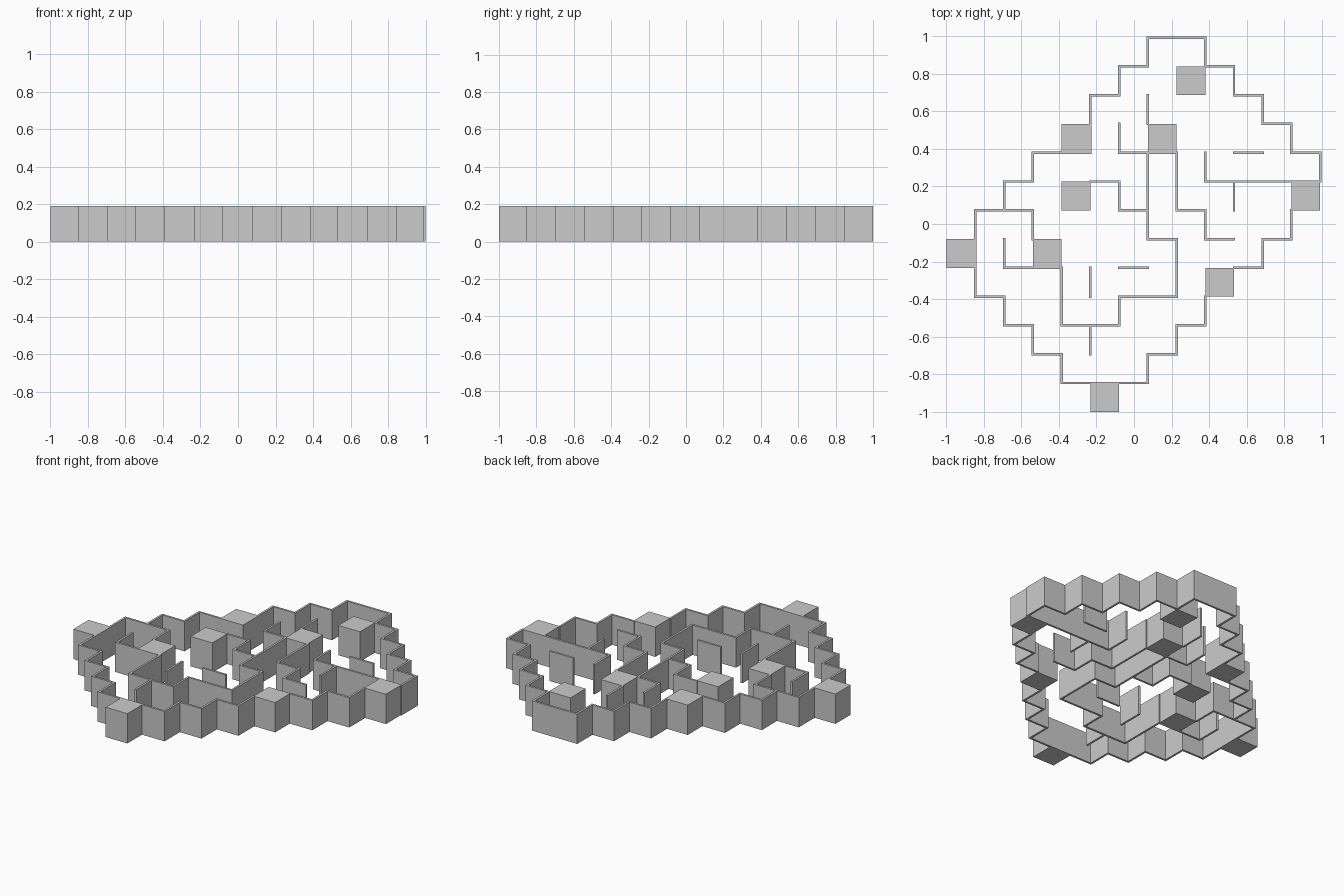
import bpy, bmesh
from mathutils import Vector

if "Cube" in bpy.data.objects:
    bpy.data.objects.remove(bpy.data.objects["Cube"])

PX, PY = 0.153, 0.1533        # grid pitch
X0, Y0 = -0.9975, -1.0        # grid origin
H, T = 0.19, 0.013            # wall height and thickness
STEP = {"R": (1, 0), "L": (-1, 0), "U": (0, 1), "D": (0, -1)}


def grid(i, j):
    return Vector((X0 + PX * i, Y0 + PY * j))


def make_prism(name, outline):
    """Extrude a flat counter-clockwise outline up to the wall height."""
    bm = bmesh.new()
    n = len(outline)
    low = [bm.verts.new((p.x, p.y, 0)) for p in outline]
    high = [bm.verts.new((p.x, p.y, H)) for p in outline]
    half = n // 2
    if n == 4:
        bm.faces.new(low[::-1])
        bm.faces.new(high)
    else:
        for k in range(half - 1):   # one quad per straight run, top and bottom
            ids = (k, k + 1, n - 2 - k, n - 1 - k)
            bm.faces.new([high[i] for i in ids])
            bm.faces.new([low[i] for i in ids[::-1]])
    for k in range(n):
        m = (k + 1) % n
        bm.faces.new((low[k], low[m], high[m], high[k]))
    bmesh.ops.recalc_face_normals(bm, faces=bm.faces)
    mesh = bpy.data.meshes.new(name)
    bm.to_mesh(mesh)
    bm.free()
    bpy.context.collection.objects.link(bpy.data.objects.new(name, mesh))


def make_wall(name, i, j, moves):
    """Mitred thin wall following grid moves such as 'R2 U1'."""
    pts, dirs = [grid(i, j)], []
    for m in moves.split():
        d = STEP[m[0]]
        i, j = i + d[0] * int(m[1:]), j + d[1] * int(m[1:])
        pts.append(grid(i, j))
        dirs.append(Vector(d))
    normals = [Vector((-d.y, d.x)) for d in dirs]
    offs = [normals[0]] + [a + b for a, b in zip(normals, normals[1:])] + [normals[-1]]
    pts[0] = pts[0] - dirs[0] * T / 2
    pts[-1] = pts[-1] + dirs[-1] * T / 2
    right = [p - o * T / 2 for p, o in zip(pts, offs)]
    left = [p + o * T / 2 for p, o in zip(pts, offs)]
    make_prism(name, right + left[::-1])


# stepped outer walls
make_wall("outer_wall_back", 9, 9,
          "D1 R4 U1 L1 U1 L1 U1 L1 U1 L1 U1 L2 D1 L1 D1 L1 D2 L2 D1 L1 D1")
make_wall("outer_wall_front", 3, 6,
          "U1 L2 D3 R1 D1 R1 D1 R1 D1 R3 U1 R1 U1 R1 U1")
make_wall("outer_wall_right", 12, 7, "D1 L1 D1 L1")

# winding inner walls
make_wall("inner_wall_right", 6, 10, "D1 R2 D2 R1 D1 R1")
make_wall("inner_wall_centre", 7, 9, "D3 R1 D2 L2 D1 L2 U2 L2 U1")
make_wall("inner_wall_left", 5, 8, "R1 D1 R1")

# short free-standing stubs
stubs = [(7, 10, "U1"), (10, 8, "D1"), (10, 9, "R1"),
         (5, 4, "U1"), (6, 5, "R1"), (5, 3, "D1")]
for k, (i, j, move) in enumerate(stubs):
    make_wall(f"stub_wall_{k + 1}", i, j, move)

# solid filled cells
cells = [(8, 11), (4, 9), (7, 9), (4, 7), (12, 7), (0, 5), (3, 5), (9, 4), (5, 0)]
for k, (i, j) in enumerate(cells):
    make_prism(f"solid_block_{k + 1}",
               [grid(i, j), grid(i + 1, j), grid(i + 1, j + 1), grid(i, j + 1)])
